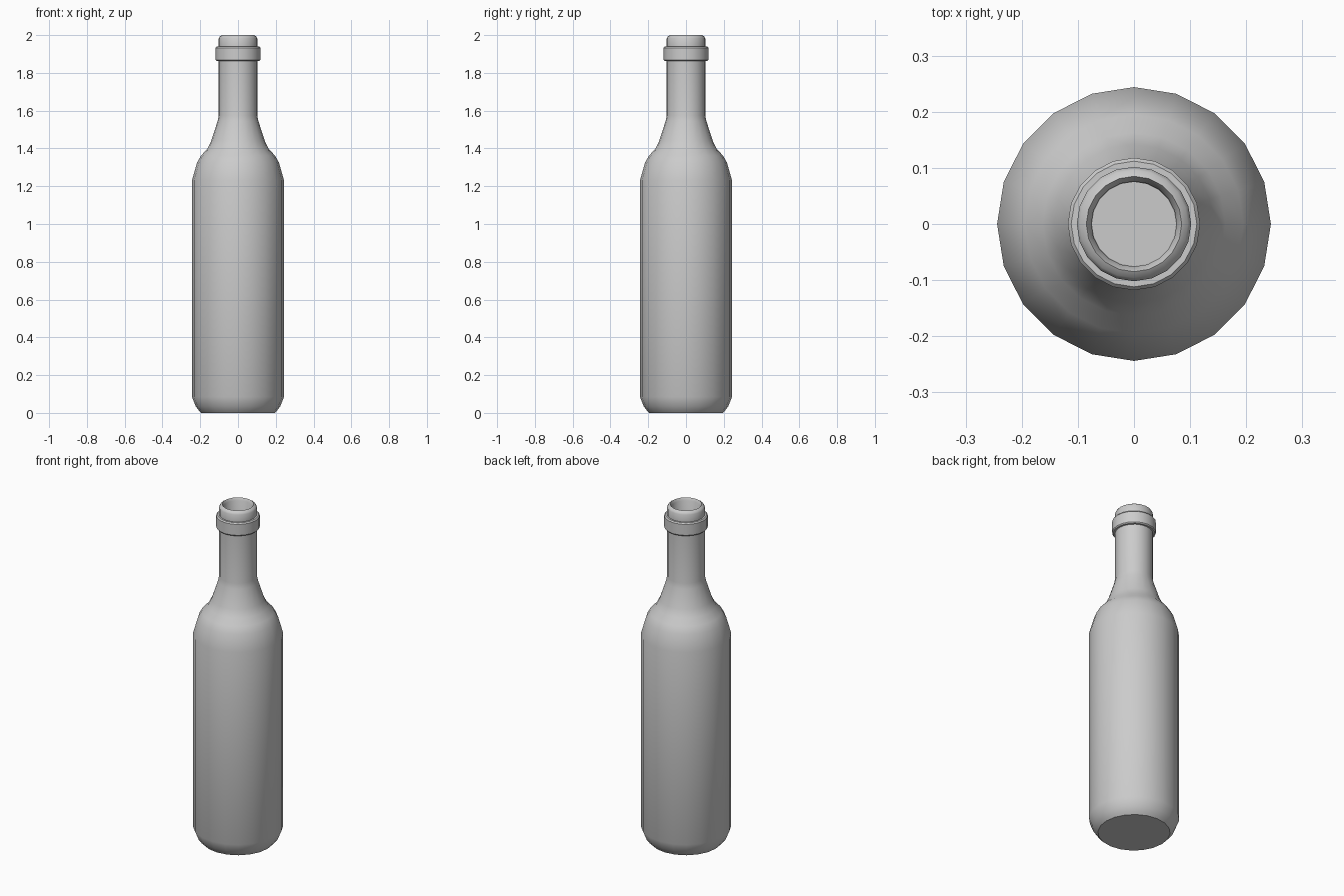
import bpy, bmesh, math

if "Cube" in bpy.data.objects:
    bpy.data.objects.remove(bpy.data.objects["Cube"])

SIDES = 20


def lathe(name, profile, angle=35):
    """Revolve (radius, height) points about z and cap both open ends."""
    bm = bmesh.new()
    rings = []
    for r, z in profile:
        rings.append([bm.verts.new((r * math.cos(2 * math.pi * i / SIDES),
                                    r * math.sin(2 * math.pi * i / SIDES), z))
                      for i in range(SIDES)])
    for a, b in zip(rings, rings[1:]):
        for i in range(SIDES):
            j = (i + 1) % SIDES
            bm.faces.new((a[i], a[j], b[j], b[i]))
    bm.faces.new(rings[0][::-1])
    bm.faces.new(rings[-1])
    bmesh.ops.recalc_face_normals(bm, faces=bm.faces[:])
    mesh = bpy.data.meshes.new(name)
    bm.to_mesh(mesh)
    bm.free()
    obj = bpy.data.objects.new(name, mesh)
    bpy.context.collection.objects.link(obj)
    bpy.ops.object.select_all(action='DESELECT')
    obj.select_set(True)
    bpy.context.view_layer.objects.active = obj
    bpy.ops.object.shade_smooth_by_angle(angle=math.radians(angle))
    return obj


# Rounded base and straight body
base = [(0.195, 0), (0.207, 0.012), (0.224, 0.035), (0.244, 0.085)]
# Shoulder curving into the neck
shoulder = [(0.244, 1.23), (0.217, 1.325), (0.195, 1.363), (0.163, 1.397),
            (0.142, 1.44), (0.108, 1.545), (0.102, 1.575)]
# Collar around the neck
collar = [(0.102, 1.862), (0.113, 1.862), (0.118, 1.868),
          (0.118, 1.933), (0.112, 1.94), (0.102, 1.94)]
# Lip and the hollow mouth
mouth = [(0.102, 1.983), (0.096, 1.993), (0.085, 2.0),
         (0.076, 1.985), (0.075, 1.55)]

lathe("bottle", base + shoulder + collar + mouth)
